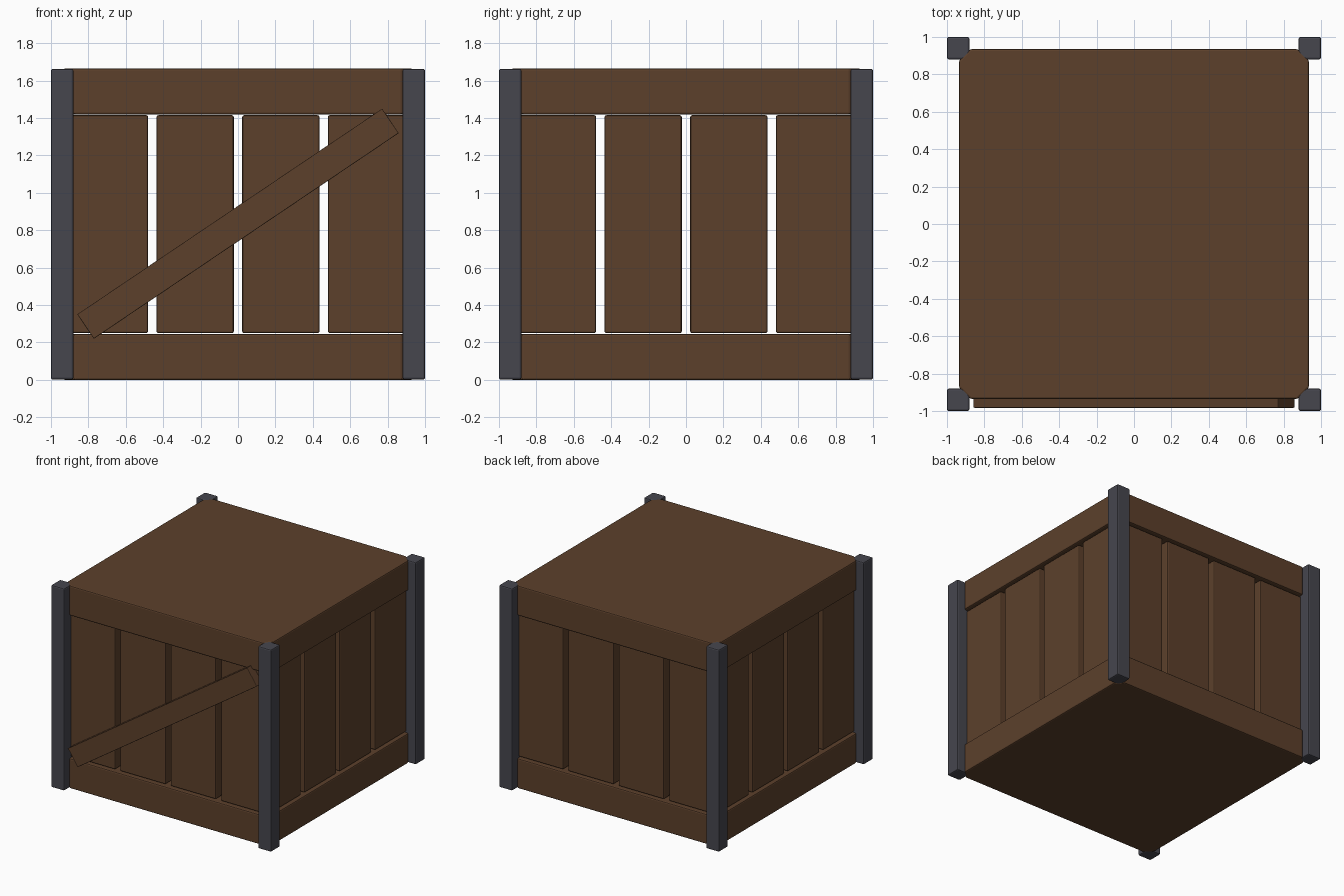
import bpy, bmesh, math
from mathutils import Matrix

cube = bpy.data.objects.get("Cube")
if cube:
    bpy.data.objects.remove(cube, do_unlink=True)


def material(name, rgb):
    m = bpy.data.materials.new(name)
    m.use_nodes = True
    m.diffuse_color = (*rgb, 1)
    m.node_tree.nodes["Principled BSDF"].inputs["Base Color"].default_value = (*rgb, 1)
    return m


wood = material("brown wood", (0.107, 0.051, 0.024))
metal = material("dark grey metal", (0.061, 0.061, 0.076))


def box(name, size, loc, mat, bevel=0.01, rot=(0, 0, 0), corner=0):
    """Bevelled box; corner cuts the upright edges diagonally."""
    bm = bmesh.new()
    bmesh.ops.create_cube(bm, size=1, matrix=Matrix.Diagonal((*size, 1)))
    if corner:
        upright = [e for e in bm.edges
                   if abs(e.verts[0].co.z - e.verts[1].co.z) > 0.01]
        bmesh.ops.bevel(bm, geom=upright, offset=corner, segments=1, affect='EDGES')
    mesh = bpy.data.meshes.new(name)
    bm.to_mesh(mesh)
    bm.free()
    mesh.materials.append(mat)
    ob = bpy.data.objects.new(name, mesh)
    ob.location, ob.rotation_euler = loc, rot
    bpy.context.collection.objects.link(ob)
    mod = ob.modifiers.new("Soft edges", 'BEVEL')
    mod.width, mod.segments = bevel, 2
    return ob


HEIGHT, SLAB = 1.665, 0.245

# Base and lid, with corners cut where they meet the posts
for name, z in (("base", SLAB / 2), ("lid", HEIGHT - SLAB / 2)):
    box(name, (1.87, 1.87, SLAB), (0, 0, z), wood, corner=0.06)

# Corner posts
for sx, side in ((-1, "right"), (1, "left")):
    for sy, end in ((-1, "front"), (1, "back")):
        box(f"{end}_{side}_post", (0.12, 0.12, HEIGHT - 0.004),
            (sx * 0.94, sy * 0.94, HEIGHT / 2), metal)

# Four upright slats on each side
for k, side in enumerate(("front", "left", "back", "right")):
    turn = Matrix.Rotation(k * math.pi / 2, 4, 'Z')
    for i in range(4):
        x = (i - 1.5) * 0.458
        loc = turn @ Matrix.Translation((x, -0.87, HEIGHT / 2))
        box(f"{side}_slat_{i + 1}", (0.413, 0.08, 1.165), loc.translation,
            wood, rot=(0, 0, k * math.pi / 2))

# Diagonal brace across the front
box("front_brace", (1.966, 0.075, 0.158), (0, -0.945, 0.835), wood,
    bevel=0.004, rot=(0, -math.radians(34), 0))
